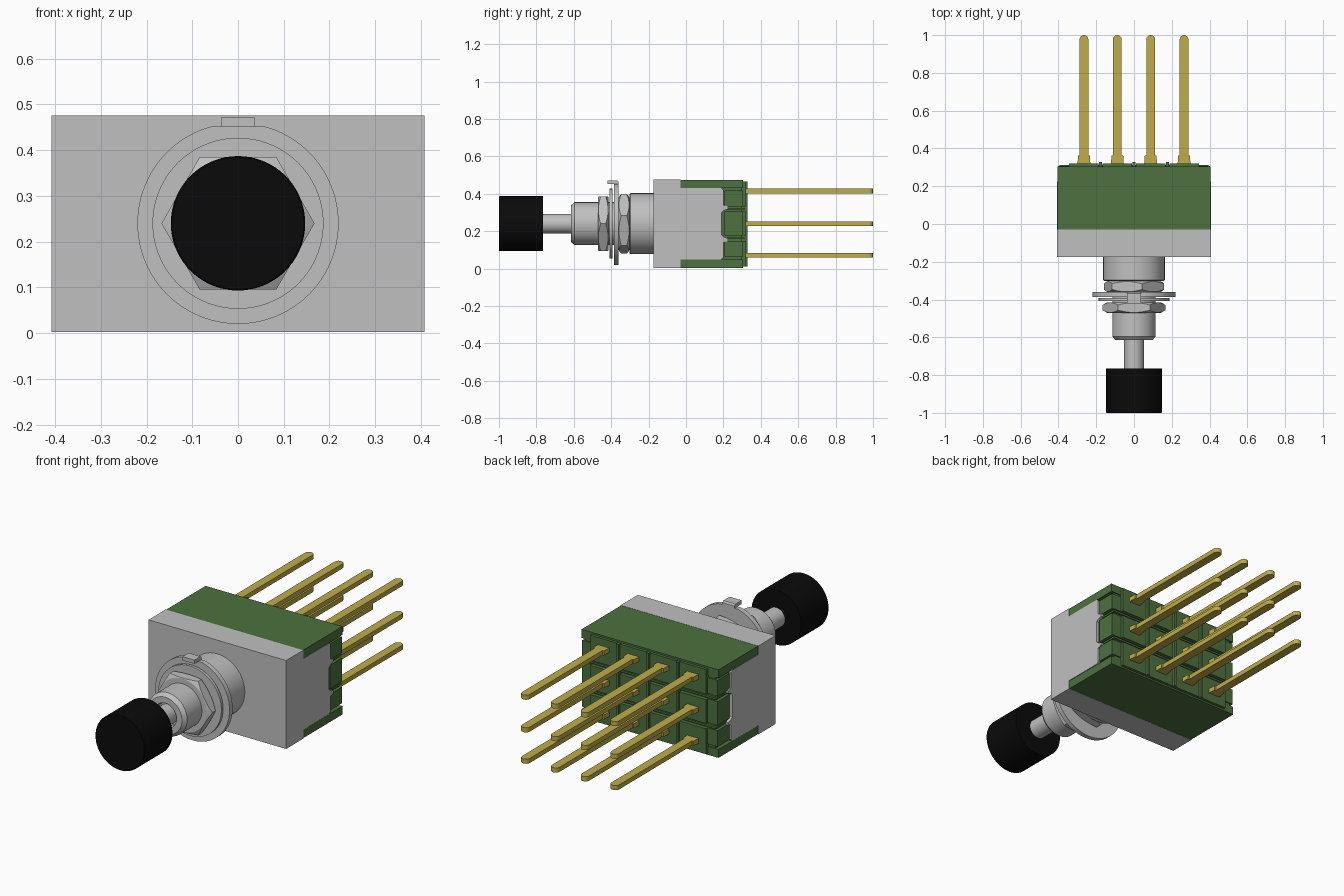
import bpy, bmesh, math
from mathutils import Vector

cube = bpy.data.objects.get("Cube")
if cube:
    bpy.data.objects.remove(cube, do_unlink=True)

AXIS_Z = 0.24   # height of the bushing axis


def material(name, rgb):
    m = bpy.data.materials.new(name)
    m.use_nodes = True
    m.diffuse_color = (*rgb, 1)
    bsdf = next(n for n in m.node_tree.nodes if n.type == 'BSDF_PRINCIPLED')
    bsdf.inputs["Base Color"].default_value = (*rgb, 1)
    return m


METAL = material("light grey metal", (0.53, 0.53, 0.53))
GREEN = material("green plastic", (0.075, 0.165, 0.05))
GOLD = material("gold", (0.53, 0.42, 0.07))
BLACK = material("black plastic", (0.003, 0.003, 0.003))


def finish(name, bm, mat, smooth=False):
    bmesh.ops.recalc_face_normals(bm, faces=bm.faces)
    me = bpy.data.meshes.new(name)
    bm.to_mesh(me)
    bm.free()
    me.materials.append(mat)
    ob = bpy.data.objects.new(name, me)
    bpy.context.collection.objects.link(ob)
    if smooth:
        bpy.ops.object.select_all(action='DESELECT')
        ob.select_set(True)
        bpy.context.view_layer.objects.active = ob
        bpy.ops.object.shade_smooth_by_angle(angle=math.radians(25))
    return ob


def add_prism(bm, pts, axis, lo, hi):
    """Extrude a 2D outline along x, y or z between lo and hi."""
    def place(p, t):
        return {'x': (t, p[0], p[1]), 'y': (p[0], t, p[1]), 'z': (p[0], p[1], t)}[axis]
    a = [bm.verts.new(place(p, lo)) for p in pts]
    b = [bm.verts.new(place(p, hi)) for p in pts]
    n = len(pts)
    bm.faces.new(a)
    bm.faces.new(b[::-1])
    for i in range(n):
        j = (i + 1) % n
        bm.faces.new((a[i], a[j], b[j], b[i]))


def add_box(bm, x0, x1, y0, y1, z0, z1):
    add_prism(bm, [(x0, y0), (x1, y0), (x1, y1), (x0, y1)], 'z', z0, z1)


def box(name, mat, *dims):
    bm = bmesh.new()
    add_box(bm, *dims)
    return finish(name, bm, mat)


def loft(name, mat, rings, n=72):
    """Skin rings around the bushing axis; each ring maps an angle to (y, radius)."""
    bm = bmesh.new()
    loops = []
    for ring in rings:
        loop = []
        for i in range(n):
            t = 2 * math.pi * i / n
            y, r = ring(t)
            loop.append(bm.verts.new((r * math.cos(t), y, AXIS_Z + r * math.sin(t))))
        loops.append(loop)
    for a, b in zip(loops, loops[1:]):
        for i in range(n):
            j = (i + 1) % n
            bm.faces.new((a[i], a[j], b[j], b[i]))
    bm.faces.new(loops[0])
    bm.faces.new(loops[-1][::-1])
    return finish(name, bm, mat, True)


def lathe(name, mat, profile):
    return loft(name, mat, [lambda t, p=p: p for p in profile])


def hex_nut(name, y0, y1, apothem, turn):
    """Hexagonal nut whose corners are chamfered on both sides."""
    def rad(t):
        k = (t - turn) % (math.pi / 3) - math.pi / 6
        return apothem / math.cos(k)
    face = apothem * 0.98

    def drop(t):
        return (rad(t) - face) * 0.55
    return loft(name, METAL, [lambda t: (y0, face), lambda t: (y0 + drop(t), rad(t)),
                              lambda t: (y1 - drop(t), rad(t)), lambda t: (y1, face)])


# Push button, stem and bushing
lathe("button_cap", BLACK, [(-1.0, 0.144), (-0.997, 0.147), (-0.765, 0.147)])
lathe("plunger_stem", METAL, [(-0.77, 0.052), (-0.58, 0.052)])
lathe("bushing", METAL, [(-0.59, 0.06), (-0.615, 0.066), (-0.615, 0.098),
                         (-0.595, 0.115), (-0.28, 0.115)])
lathe("bushing_collar", METAL, [(-0.303, 0.155), (-0.297, 0.163), (-0.17, 0.163)])

# Nuts and washers
hex_nut("front_nut", -0.47, -0.415, 0.145, 0)
hex_nut("rear_nut", -0.36, -0.303, 0.143, math.radians(15))
lathe("lock_washer", METAL, [(-0.408, 0.187), (-0.393, 0.187)])

# Keyed washer with a flat top and a bent locating tab
bm = bmesh.new()
outline = []
for i in range(96):
    t = 2 * math.pi * i / 96
    outline.append((0.22 * math.cos(t), min(AXIS_Z + 0.22 * math.sin(t), 0.452)))
add_prism(bm, outline, 'y', -0.386, -0.36)
add_prism(bm, [(-0.36, 0.44), (-0.386, 0.44), (-0.386, 0.452), (-0.42, 0.452),
               (-0.42, 0.472), (-0.368, 0.472), (-0.36, 0.464)], 'x', -0.036, 0.036)
finish("keyed_washer", bm, METAL)

# Metal housing front and the two side plates with barbed rear edges
box("housing_front", METAL, -0.408, 0.408, -0.175, -0.03, 0.002, 0.476)
half = [(0.19, 0.0), (0.19, 0.06), (0.205, 0.072), (0.225, 0.078),
        (0.225, 0.092), (0.2, 0.1), (0.2, 0.18), (0.19, 0.19), (-0.04, 0.19)]
edge = [(y, AXIS_Z + z) for y, z in half]
edge += [(y, AXIS_Z - z) for y, z in half[:0:-1]]
for side, s in (("left", 1), ("right", -1)):
    bm = bmesh.new()
    add_prism(bm, edge, 'x', s * 0.392, s * 0.408)
    finish(side + "_side_plate", bm, METAL)

# Green base: core, top and bottom strips, three terminal rows
box("base_core", GREEN, -0.385, 0.385, -0.04, 0.3, 0.01, 0.468)
for name, z0, z1 in (("top", 0.43, 0.475), ("bottom", 0.003, 0.048)):
    box("base_" + name + "_strip", GREEN, -0.406, 0.406, -0.03, 0.305, z0, z1)

rows = (("lower", 0.072, 0.012, 0.148), ("middle", 0.24, 0.176, 0.304),
        ("upper", 0.415, 0.332, 0.466))
columns = (-0.265, -0.088, 0.088, 0.265)
for name, zc, z0, z1 in rows:
    bm = bmesh.new()
    lo, hi = max(z0, 0.062), min(z1, 0.418)
    add_box(bm, -0.402, 0.402, 0.205, 0.306, lo, hi)
    # raised panels between the thin divider grooves
    for xc in columns:
        add_box(bm, xc - 0.078, xc + 0.078, 0.29, 0.32, z0, z1)
    finish(name + "_terminal_row", bm, GREEN)

# Thin ribs separating the columns and rows
bm = bmesh.new()
for x in (-0.177, 0, 0.177):
    add_box(bm, x - 0.007, x + 0.007, 0.29, 0.329, 0.012, 0.466)
for z in (0.162, 0.318):
    add_box(bm, -0.395, 0.395, 0.22, 0.312, z - 0.005, z + 0.005)
finish("divider_ribs", bm, GREEN)

# Gold terminals with a wide root and a rounded tip
for name, zc, z0, z1 in rows:
    for i, xc in enumerate(columns):
        pts = [(-0.036, 0.29), (-0.031, 0.362), (-0.023, 0.362)]
        pts += [(-0.023 * math.cos(math.pi * k / 10), 0.977 + 0.023 * math.sin(math.pi * k / 10))
                for k in range(11)]
        pts += [(0.023, 0.362), (0.031, 0.362), (0.036, 0.29)]
        bm = bmesh.new()
        add_prism(bm, [(xc + x, y) for x, y in pts], 'z', zc - 0.0125, zc + 0.0125)
        finish(f"{name}_terminal_{i + 1}", bm, GOLD)
